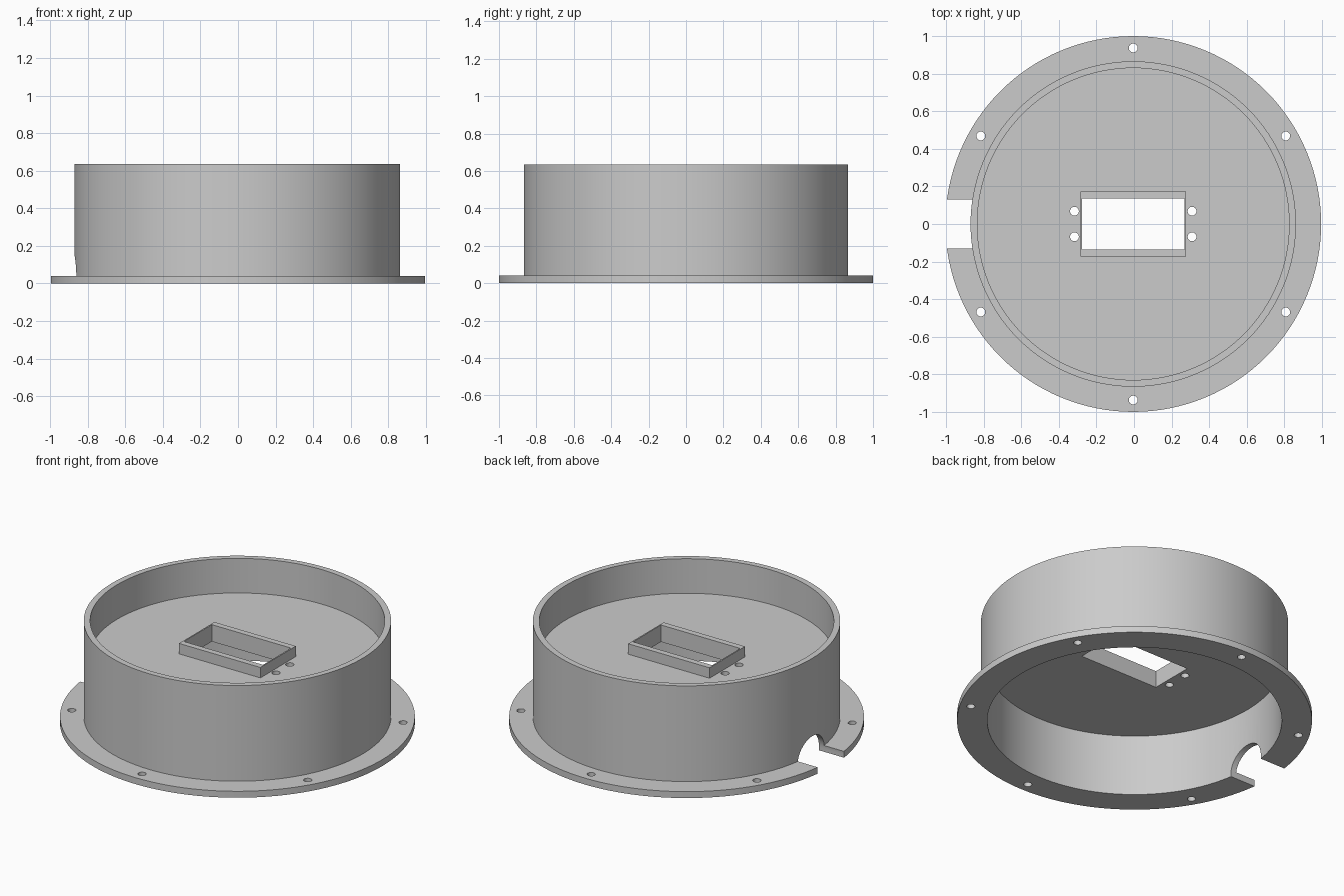
import bpy, bmesh, math
from mathutils import Matrix, Vector

if "Cube" in bpy.data.objects:
    bpy.data.objects.remove(bpy.data.objects["Cube"])

CX = -0.004          # notch shifts the bounding box slightly
SEG = 128

grey = bpy.data.materials.new("plain grey")
grey.diffuse_color = (0.6, 0.6, 0.6, 1)
grey.use_nodes = True
grey.node_tree.nodes["Principled BSDF"].inputs["Base Color"].default_value = grey.diffuse_color


def make_object(name, bm):
    bmesh.ops.recalc_face_normals(bm, faces=bm.faces)
    bmesh.ops.translate(bm, verts=bm.verts, vec=(CX, 0, 0))
    me = bpy.data.meshes.new(name)
    bm.to_mesh(me)
    bm.free()
    me.materials.append(grey)
    ob = bpy.data.objects.new(name, me)
    bpy.context.collection.objects.link(ob)
    return ob


def add_box(bm, lo, hi):
    lo, hi = Vector(lo), Vector(hi)
    m = Matrix.Translation((lo + hi) / 2) @ Matrix.Diagonal((*(hi - lo), 1))
    bmesh.ops.create_cube(bm, size=1, matrix=m)


def add_hole(bm, x, y, z, depth, r=0.0235):
    bmesh.ops.create_cone(bm, cap_ends=True, segments=32, radius1=r, radius2=r,
                          depth=depth, matrix=Matrix.Translation((x, y, z)))


def cut(ob, cutter):
    mod = ob.modifiers.new("cut", 'BOOLEAN')
    mod.operation = 'DIFFERENCE'
    mod.solver = 'EXACT'
    mod.object = cutter
    bpy.context.view_layer.objects.active = ob
    bpy.ops.object.modifier_apply(modifier=mod.name)


# housing: flange, round wall and raised floor turned from one profile
profile = [(0, 0.42), (0.83, 0.42), (0.83, 0.635), (0.866, 0.635), (0.866, 0.04),
           (1, 0.04), (1, 0), (0.83, 0), (0.83, 0.38), (0, 0.38)]
bm = bmesh.new()
vs = [bm.verts.new((r, 0, z)) for r, z in profile]
es = [bm.edges.new(p) for p in zip(vs, vs[1:])]
bmesh.ops.spin(bm, geom=vs + es, cent=(0, 0, 0), axis=(0, 0, 1),
               angle=2 * math.pi, steps=SEG)
bmesh.ops.remove_doubles(bm, verts=bm.verts, dist=1e-4)
housing = make_object("housing", bm)

# rectangular collar around the floor opening
bm = bmesh.new()
add_box(bm, (-0.28, -0.174, 0.40), (0.28, 0.174, 0.485))
collar = make_object("opening_collar", bm)

# cutter: floor opening, mounting holes
bm = bmesh.new()
add_box(bm, (-0.272, -0.137, 0.3), (0.272, 0.137, 0.6))
for x in (-0.313, 0.313):
    for y in (-0.068, 0.068):
        add_hole(bm, x, y, 0.4, 0.15)
for i in range(6):
    a = math.radians(30 + 60 * i)
    add_hole(bm, 0.937 * math.cos(a), 0.937 * math.sin(a), 0.02, 0.1)
hole_cutter = make_object("hole_cutter", bm)

# cutter: arched cable notch through flange and wall on the left side
bm = bmesh.new()
arch = [(0.131 * math.cos(math.pi * i / 32), 0.02 + 0.131 * math.sin(math.pi * i / 32))
        for i in range(33)]
arch += [(-0.131, -0.1), (0.131, -0.1)]
face = bm.faces.new([bm.verts.new((-1.1, y, z)) for y, z in arch])
ext = bmesh.ops.extrude_face_region(bm, geom=[face])
bmesh.ops.translate(bm, vec=(0.4, 0, 0),
                    verts=[v for v in ext["geom"] if isinstance(v, bmesh.types.BMVert)])
notch_cutter = make_object("notch_cutter", bm)

cut(housing, hole_cutter)
cut(housing, notch_cutter)
cut(collar, hole_cutter)
for c in (hole_cutter, notch_cutter):
    bpy.data.objects.remove(c)

# smooth round walls, crisp edges
bpy.ops.object.select_all(action='DESELECT')
housing.select_set(True)
bpy.context.view_layer.objects.active = housing
bpy.ops.object.shade_smooth_by_angle(angle=math.radians(30))
